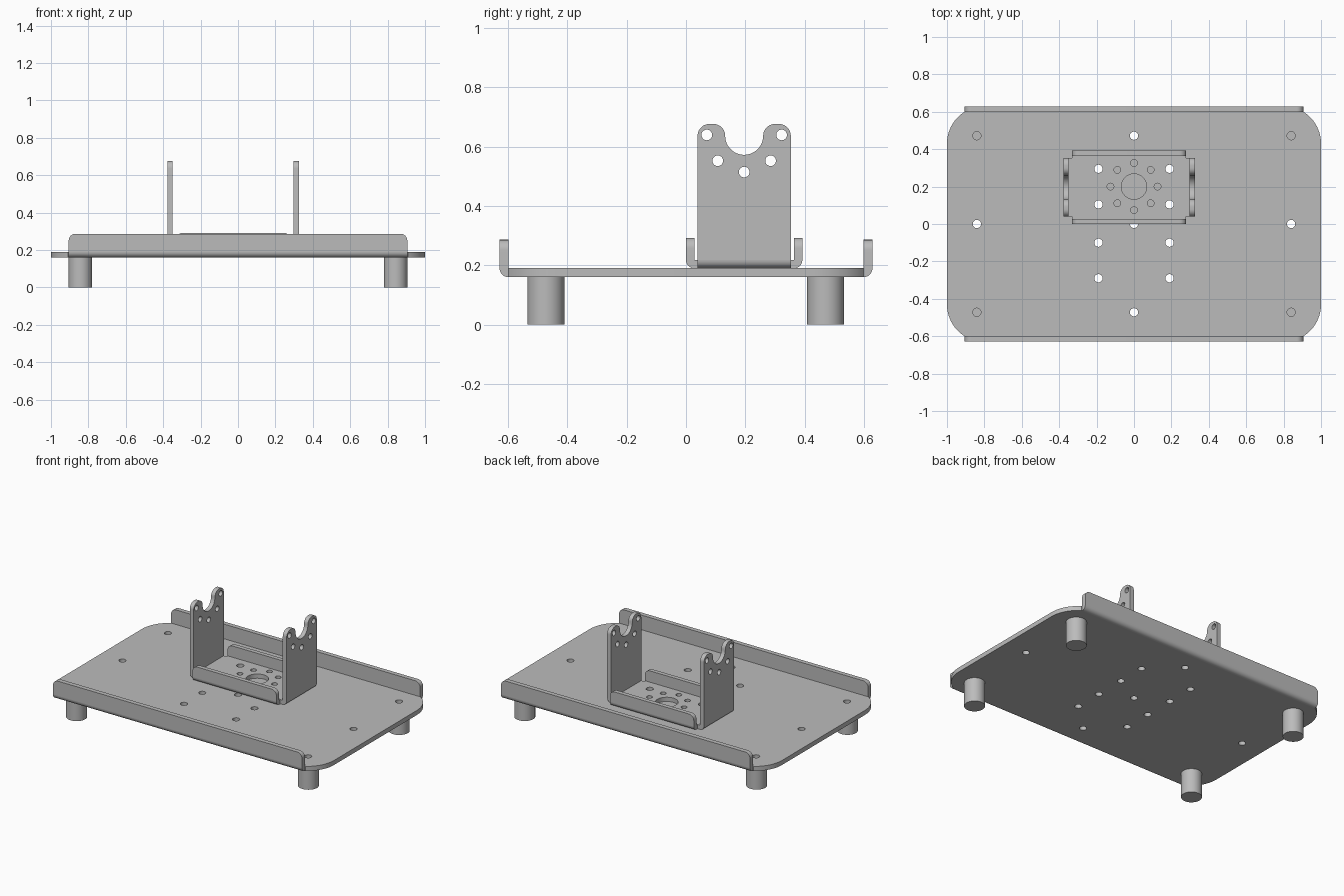
import bpy, bmesh
from math import sin, cos, asin, radians, degrees
from mathutils import Matrix

if "Cube" in bpy.data.objects:
    bpy.data.objects.remove(bpy.data.objects["Cube"])

metal = bpy.data.materials.new("grey metal")
metal.use_nodes = True
GREY = (0.5, 0.5, 0.5, 1)
metal.diffuse_color = GREY
metal.node_tree.nodes["Principled BSDF"].inputs["Base Color"].default_value = GREY

# Drawing planes: local x, y and thickness mapped to world axes
FLAT = Matrix.Identity(3)
FACING_Y = Matrix(((1, 0, 0), (0, 0, -1), (0, 1, 0)))
FACING_X = Matrix(((0, 0, 1), (1, 0, 0), (0, 1, 0)))


def arc(cx, cy, r, a, b, n=10):
    angles = [radians(a + (b - a) * i / n) for i in range(n + 1)]
    return [(cx + r * cos(t), cy + r * sin(t)) for t in angles]


def circle(cx, cy, r, n=28):
    return arc(cx, cy, r, 0, 360, n)[:-1]


def mirrored(half):
    return half + [(-x, y) for x, y in reversed(half)]


def sheet(name, outline, thickness, plane, location, holes=()):
    """Extruded flat profile with holes, centred on its thickness."""
    curve = bpy.data.curves.new(name, "CURVE")
    curve.dimensions = "2D"
    curve.fill_mode = "BOTH"
    curve.extrude = thickness / 2
    for loop in [outline, *holes]:
        spline = curve.splines.new("POLY")
        spline.points.add(len(loop) - 1)
        for p, (x, y) in zip(spline.points, loop):
            p.co = (x, y, 0, 1)
        spline.use_cyclic_u = True
    temp = bpy.data.objects.new(name + " profile", curve)
    bpy.context.collection.objects.link(temp)
    deps = bpy.context.evaluated_depsgraph_get()
    mesh = bpy.data.meshes.new_from_object(temp.evaluated_get(deps))
    bpy.data.objects.remove(temp)
    bpy.data.curves.remove(curve)

    bm = bmesh.new()
    bm.from_mesh(mesh)
    bmesh.ops.remove_doubles(bm, verts=bm.verts, dist=1e-5)
    bmesh.ops.recalc_face_normals(bm, faces=bm.faces)
    bm.to_mesh(mesh)
    bm.free()
    mesh.transform(plane.to_4x4())
    mesh.materials.clear()
    mesh.materials.append(metal)
    ob = bpy.data.objects.new(name, mesh)
    ob.location = location
    bpy.context.collection.objects.link(ob)
    finish(ob)
    return ob


def finish(ob):
    bpy.ops.object.select_all(action="DESELECT")
    ob.select_set(True)
    bpy.context.view_layer.objects.active = ob
    bpy.ops.object.shade_smooth_by_angle(angle=radians(30))


def bend(name, r, side, length, plane, location):
    """Quarter-round fold below an upright edge, curving towards side."""
    quarter = [(0, 0)] + [(side * x, y) for x, y in arc(0, 0, r, -90, 0, 8)]
    sheet(name, quarter, length, plane, location)


def flange(name, half_length, height, t, side, x, y, z):
    """Folded-up edge with rounded top corners; y, z is the inner fold line."""
    r = 0.035
    outline = mirrored([(half_length, 0)] + arc(half_length - r, height - r, r, 0, 90))
    sheet(name, outline, t, FACING_Y, (x, y + side * t / 2, z))
    bend(name + "_bend", t, side, 2 * half_length, FACING_X, (x, y, z))


# Base plate with rounded ends
T = 0.03
FOLD = 0.598
R = 0.2
corner = arc(1 - R, 0.43, R, 0, degrees(asin((FOLD - 0.43) / R)), 12)
right_half = [(x, -y) for x, y in reversed(corner)] + corner
HOLE = 0.022
mounts = [circle(x, y, HOLE) for x in (-0.84, 0, 0.84) for y in (-0.472, 0, 0.472)]
mounts += [circle(x, y, HOLE) for x in (-0.19, 0.19) for y in (-0.29, -0.1, 0.105, 0.295)]
sheet("base_plate", mirrored(right_half), T, FLAT, (0, 0, 0.175), mounts)
for side, label in ((-1, "front"), (1, "back")):
    flange("base_flange_" + label, 0.905, 0.096, T, side, 0, side * FOLD, 0.19)

# Four feet
for x, lr in ((-0.843, "right"), (0.843, "left")):
    for y, fb in ((-0.472, "front"), (0.47, "back")):
        sheet(f"foot_{fb}_{lr}", circle(x, y, 0.0625, 40), 0.16, FLAT, (0, 0, 0.08))

# Bracket floor: a cross outline with a ring of holes
t = 0.028
CX, CY = -0.026, 0.196
HX, HY, HW = 0.324, 0.168, 0.157
floor = mirrored([(0.305, -HY), (0.305, -HW), (HX, -HW), (HX, HW), (0.305, HW), (0.305, HY)])
holes = [circle(-CX, 0.004, 0.068, 40)]
holes += [circle(x - CX, y - CY, HOLE) for x in (-0.19, 0.19) for y in (0.105, 0.295)]
holes += [circle(x - CX, y + 0.004, 0.018) for x, y in circle(0, 0, 0.126, 8)]
sheet("bracket_floor", floor, t, FLAT, (CX, CY, 0.19 + t / 2), holes)
for side, label in ((-1, "front"), (1, "back")):
    flange("bracket_flange_" + label, 0.305, 0.074, t, side, CX, CY + side * HY, 0.19 + t)

# Upright cheeks with a U notch between two ears
EAR = 0.636
half = [(HW, 0.19 + t)] + arc(HW - 0.04, EAR, 0.04, 0, 90)
half += arc(0.104, EAR, 0.04, 90, 180) + arc(0, EAR, 0.064, 0, -90, 12)[1:-1]
cheek = mirrored(half + [(0.002, EAR - 0.064)])
bolts = [(0.126, 0.639), (-0.126, 0.639), (0.089, 0.552), (-0.089, 0.552), (0, 0.514)]
for side, label in ((-1, "right"), (1, "left")):
    x = CX + side * HX
    sheet("cheek_" + label, cheek, t, FACING_X, (x + side * t / 2, CY, 0),
          [circle(u, v, 0.018) for u, v in bolts])
    bend("cheek_bend_" + label, t, side, 2 * HW, FACING_Y, (x, CY, 0.19 + t))
